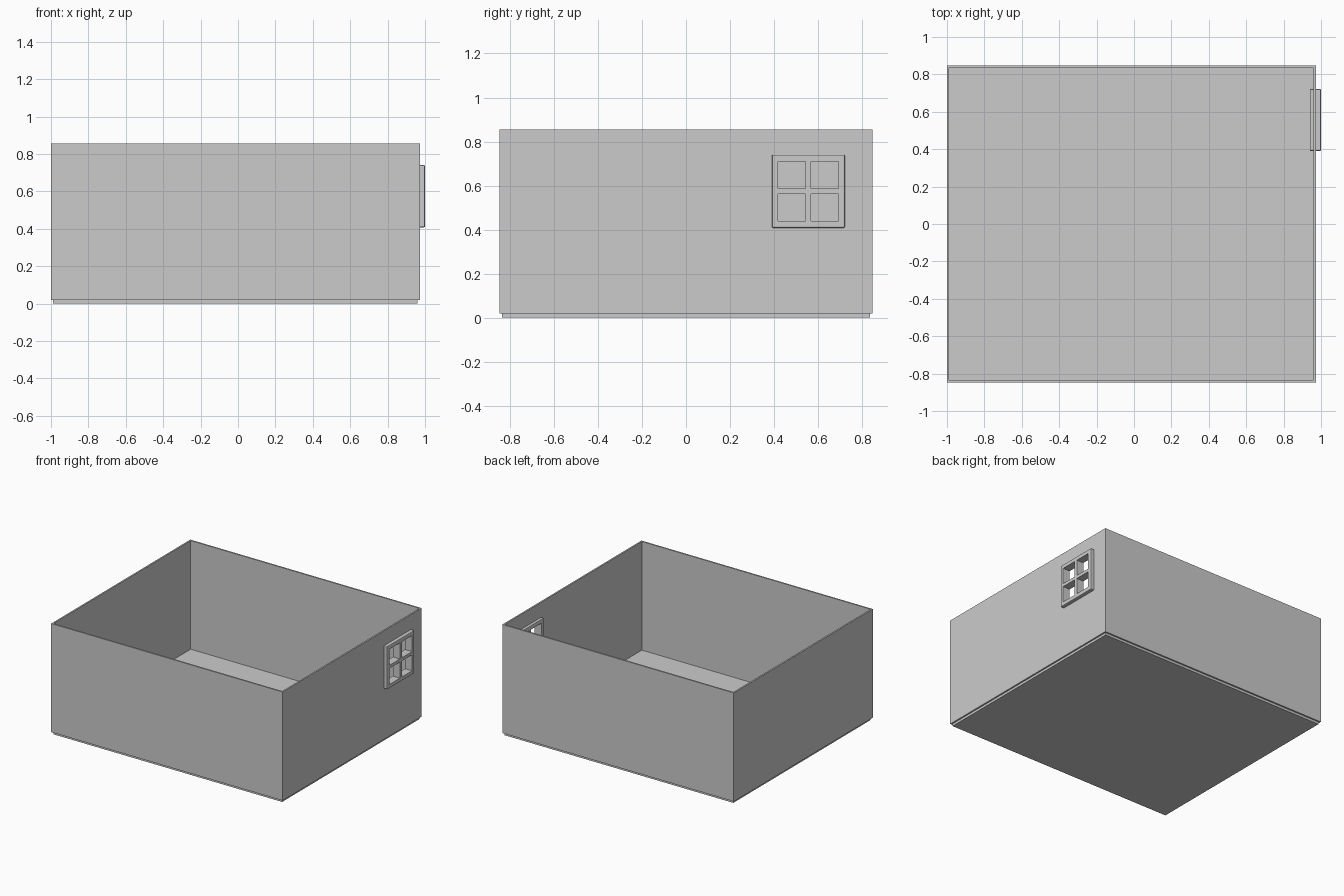
import bpy, bmesh
from mathutils import Vector

if "Cube" in bpy.data.objects:
    bpy.data.objects.remove(bpy.data.objects["Cube"])


def box(name, lo, hi):
    """Axis-aligned box between two corners."""
    lo, hi = Vector(lo), Vector(hi)
    bm = bmesh.new()
    bmesh.ops.create_cube(bm, size=1)
    for v in bm.verts:
        v.co = Vector(((lo[i] + hi[i]) / 2 + v.co[i] * (hi[i] - lo[i]) for i in range(3)))
    me = bpy.data.meshes.new(name)
    bm.to_mesh(me)
    bm.free()
    ob = bpy.data.objects.new(name, me)
    bpy.context.collection.objects.link(ob)
    return ob


def cut(ob, lo, hi):
    """Subtract a box and discard the cutter."""
    cutter = box("cutter", lo, hi)
    cutter.hide_render = True
    mod = ob.modifiers.new("cut", 'BOOLEAN')
    mod.operation, mod.solver, mod.object = 'DIFFERENCE', 'EXACT', cutter
    apply_modifiers(ob)
    bpy.data.objects.remove(cutter)


def apply_modifiers(ob):
    bpy.context.view_layer.update()
    deps = bpy.context.evaluated_depsgraph_get()
    me = bpy.data.meshes.new_from_object(ob.evaluated_get(deps))
    ob.modifiers.clear()
    ob.data = me


X0, X1, Y, Z0, Z1 = -1.0, 0.973, 0.847, 0.018, 0.855
T = 0.012

# Floor slab, slightly inset below the walls
box("floor", (X0 + T, -Y + T, 0), (X1 - T, Y - T, Z0))

# Walls: an open ring with a window opening in the right side
walls = box("walls", (X0, -Y, Z0), (X1, Y, Z1))
cut(walls, (X0 + T, -Y + T, -1), (X1 - T, Y - T, 2))
cut(walls, (0.9, 0.405, 0.424), (1.1, 0.705, 0.724))

# Window frame with softened edges and four open panes
frame = box("window_frame", (0.94, 0.39, 0.408), (1.0, 0.722, 0.74))
bevel = frame.modifiers.new("bevel", 'BEVEL')
bevel.width, bevel.segments = 0.006, 2
apply_modifiers(frame)
for y in (0.418, 0.567):
    for z in (0.438, 0.586):
        cut(frame, (0.9, y, z), (1.1, y + 0.125, z + 0.123))
